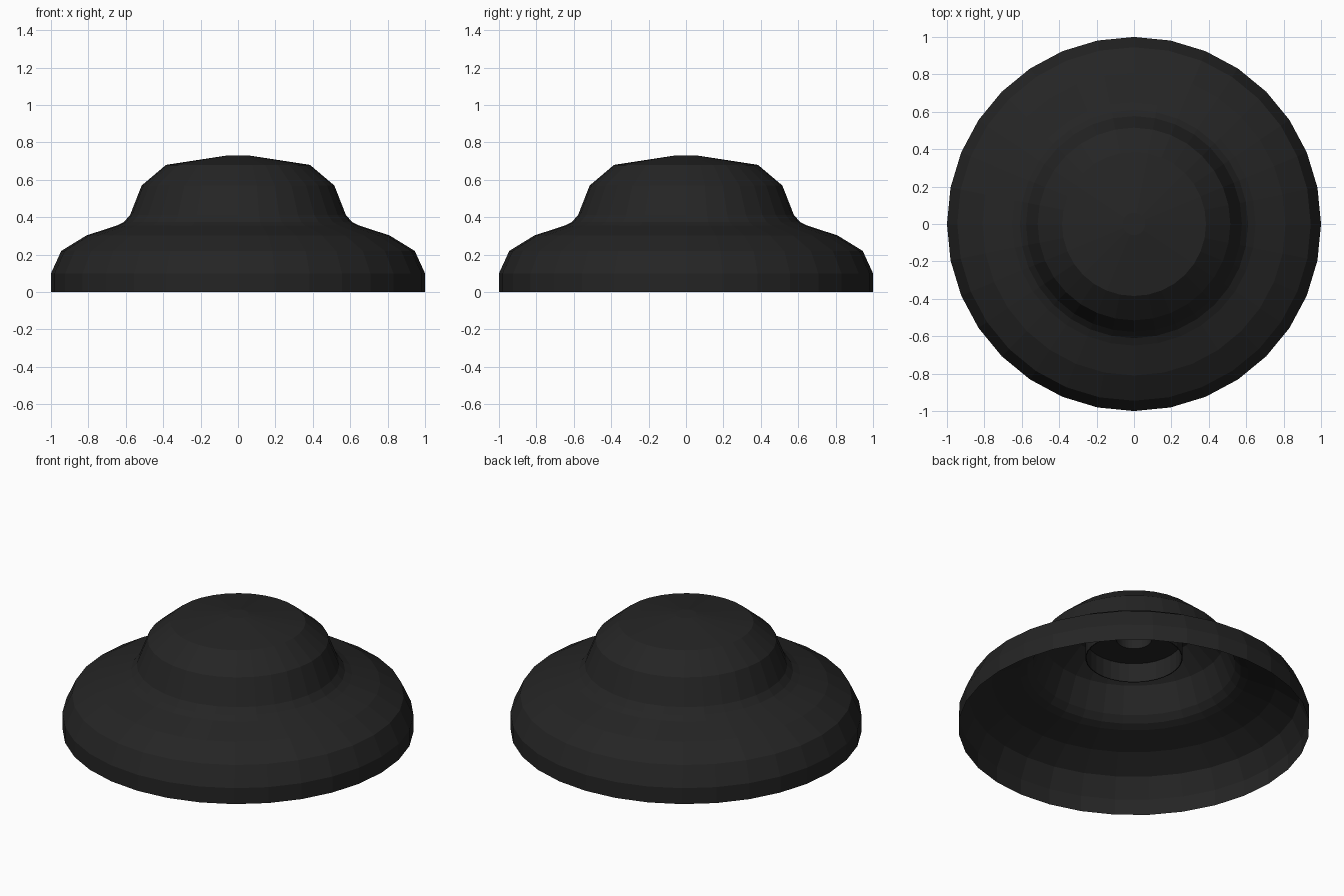
import bpy, bmesh, math

if "Cube" in bpy.data.objects:
    bpy.data.objects.remove(bpy.data.objects["Cube"])

SIDES = 32

black = bpy.data.materials.new("matte_black")
black.diffuse_color = (0.018, 0.018, 0.018, 1)
black.use_nodes = True
black.node_tree.nodes["Principled BSDF"].inputs["Base Color"].default_value = black.diffuse_color


def lathe(name, profile):
    """Revolve (radius, height) points around z; radius 0 closes with a fan."""
    bm = bmesh.new()
    rings = []
    for r, z in profile:
        if r == 0:
            rings.append([bm.verts.new((0, 0, z))] * SIDES)
        else:
            rings.append([bm.verts.new((r * math.cos(2 * math.pi * i / SIDES),
                                        r * math.sin(2 * math.pi * i / SIDES), z))
                          for i in range(SIDES)])
    for a, b in zip(rings, rings[1:]):
        for i in range(SIDES):
            j = (i + 1) % SIDES
            quad = [a[i], a[j], b[j], b[i]]
            bm.faces.new(list(dict.fromkeys(quad)))
    mesh = bpy.data.meshes.new(name)
    bm.to_mesh(mesh)
    bm.free()
    mesh.materials.append(black)
    obj = bpy.data.objects.new(name, mesh)
    bpy.context.collection.objects.link(obj)
    return obj


# Thin open-bottomed shell: flared skirt, neck and domed crown
lathe("domed_shell", [
    (1.0, 0.0), (1.0, 0.10), (0.945, 0.22), (0.81, 0.303), (0.65, 0.355),
    (0.61, 0.375), (0.577, 0.412), (0.515, 0.57), (0.385, 0.68),
    (0.06, 0.73), (0, 0.73)])

# Hollow hub hanging inside the crown, with a small centre hole
lathe("inner_hub", [
    (0, 0.66), (0.10, 0.66), (0.10, 0.575), (0.272, 0.575),
    (0.272, 0.455), (0.277, 0.455), (0.277, 0.694)])
